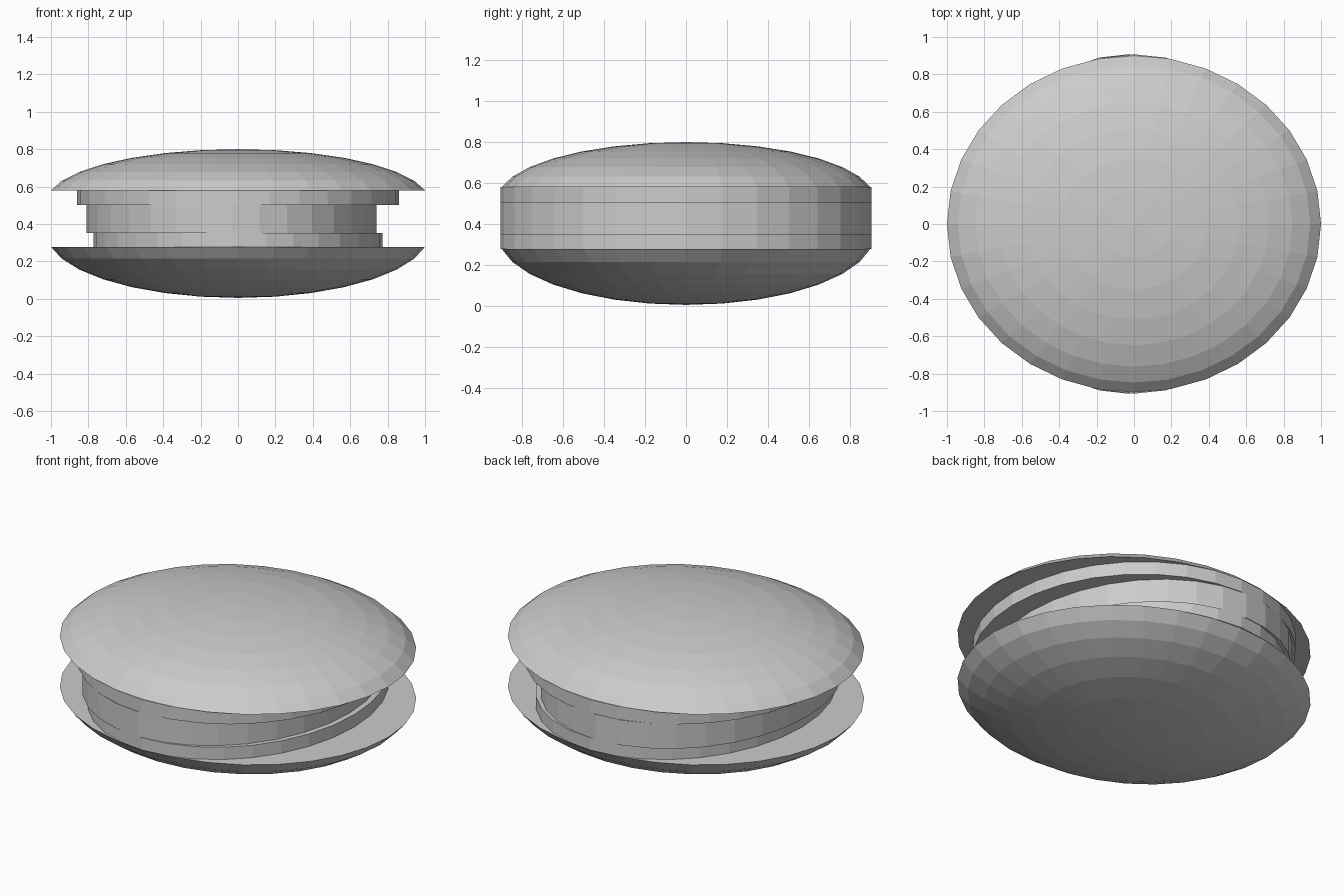
import bpy, bmesh, math

if "Cube" in bpy.data.objects:
    bpy.data.objects.remove(bpy.data.objects["Cube"])

SIDES = 32
STEP = math.radians(11.25)


def lathe(name, profile, cx=0.0):
    """Elliptical turned solid from (rx, ry, z) rings; a zero radius makes a pole."""
    bm = bmesh.new()
    rings = []
    for rx, ry, z in profile:
        if rx == 0:
            rings.append([bm.verts.new((cx, 0, z))] * SIDES)
        else:
            rings.append([bm.verts.new((cx + rx * math.cos(2 * math.pi * i / SIDES),
                                        ry * math.sin(2 * math.pi * i / SIDES), z))
                          for i in range(SIDES)])
    for a, b in zip(rings, rings[1:]):
        for i in range(SIDES):
            j = (i + 1) % SIDES
            bm.faces.new(list(dict.fromkeys((a[i], a[j], b[j], b[i]))))
    # flat caps on open ends
    for ring in (rings[0], rings[-1]):
        if ring[0] is not ring[1]:
            bm.faces.new(ring)
    bmesh.ops.recalc_face_normals(bm, faces=bm.faces)
    mesh = bpy.data.meshes.new(name)
    bm.to_mesh(mesh)
    bm.free()
    obj = bpy.data.objects.new(name, mesh)
    bpy.context.collection.objects.link(obj)
    return obj


def dome(name, z_rim, z_pole):
    """Sphere cap cut one ring above the equator, squashed to fit."""
    c0, s0 = math.cos(STEP), math.sin(STEP)
    profile = []
    for k in range(1, 8):
        r = math.cos(k * STEP) / c0
        t = (math.sin(k * STEP) - s0) / (1 - s0)
        profile.append((r, 0.9 * r, z_rim + (z_pole - z_rim) * t))
    profile.append((0, 0, z_pole))
    return lathe(name, profile)


def slab(name, rx, z0, z1, cx=0.0):
    return lathe(name, [(rx, 0.907, z0), (rx, 0.907, z1)], cx)


# Buns
dome("bottom_bun", 0.278, 0.005)
dome("top_bun", 0.58, 0.80)

# Filling layers
slab("lower_filling", 0.773, 0.278, 0.352)
slab("middle_filling", 0.775, 0.352, 0.502, -0.035)
slab("upper_filling", 0.86, 0.502, 0.58)
